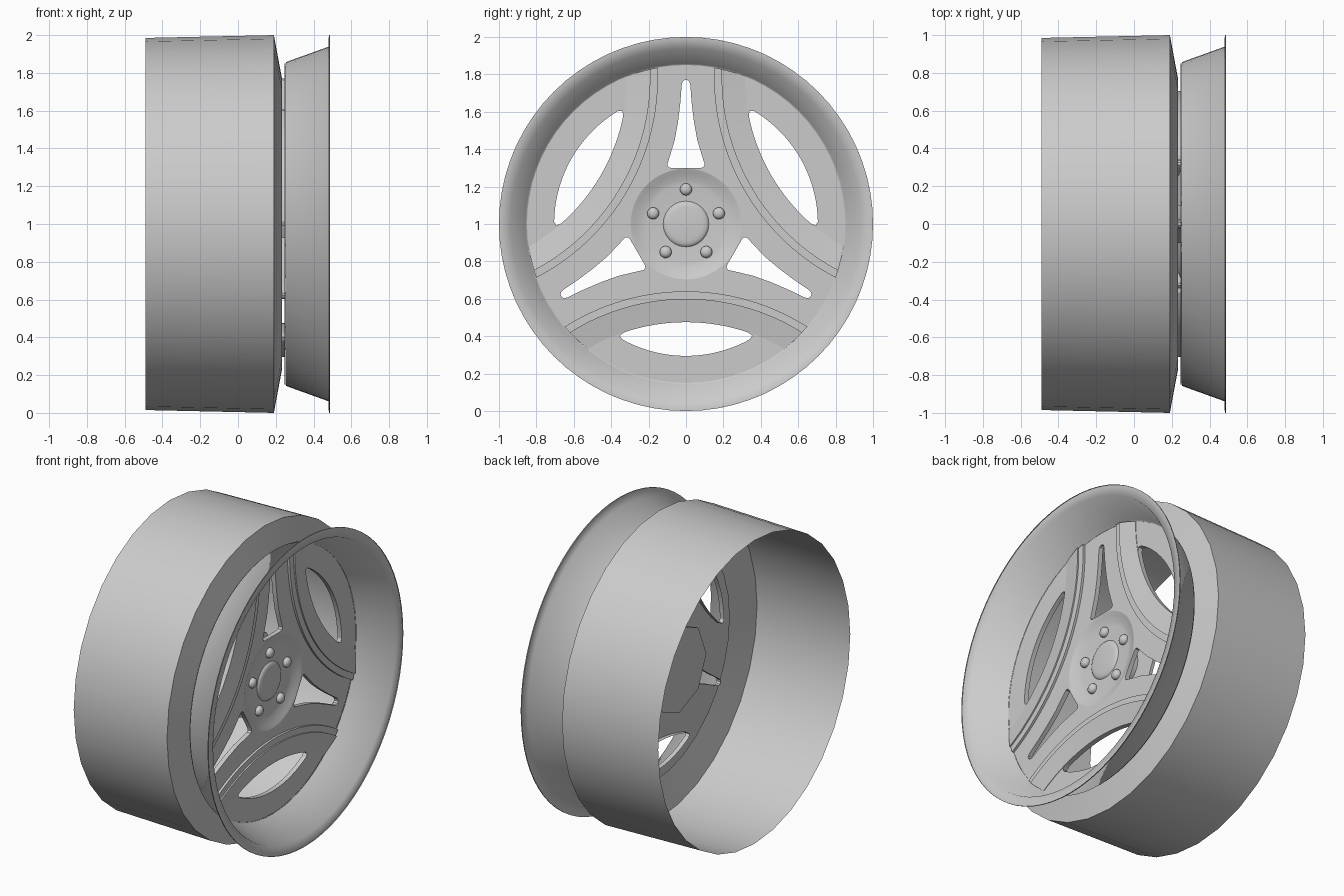
import bpy, bmesh
from math import sin, cos, pi, radians, acos

if "Cube" in bpy.data.objects:
    bpy.data.objects.remove(bpy.data.objects["Cube"])

metal = bpy.data.materials.new("grey metal")
metal.use_nodes = True
GREY = (0.6, 0.6, 0.6, 1)
metal.diffuse_color = GREY
metal.node_tree.nodes["Principled BSDF"].inputs["Base Color"].default_value = GREY


def place(x, u, v, ang):
    """Wheel point: x along the axle, u sideways and v outward at an angle."""
    return (x, v * cos(ang) - u * sin(ang), 1 + v * sin(ang) + u * cos(ang))


def select(obj):
    bpy.ops.object.select_all(action="DESELECT")
    bpy.context.view_layer.objects.active = obj
    obj.select_set(True)


def finish(name, bm, sharp=30):
    bmesh.ops.remove_doubles(bm, verts=bm.verts, dist=0.0001)
    bmesh.ops.recalc_face_normals(bm, faces=bm.faces)
    mesh = bpy.data.meshes.new(name)
    bm.to_mesh(mesh)
    bm.free()
    mesh.materials.append(metal)
    obj = bpy.data.objects.new(name, mesh)
    bpy.context.collection.objects.link(obj)
    select(obj)
    bpy.ops.object.shade_smooth_by_angle(angle=radians(sharp))


def skin(name, rows, closed=False, sharp=30):
    """Quads between neighbouring rows of points."""
    bm = bmesh.new()
    rows = [[bm.verts.new(p) for p in row] for row in rows]
    pairs = list(zip(rows, rows[1:]))
    if closed:
        pairs.append((rows[-1], rows[0]))
    for a, b in pairs:
        for i in range(len(a) - 1):
            bm.faces.new((a[i], a[i + 1], b[i + 1], b[i]))
    finish(name, bm, sharp)


def lathe(name, profile, sides, v=0, ang=0, sharp=30):
    """Revolve (x, radius) points about an axis parallel to the axle."""
    rows = []
    for k in range(sides):
        t = pi / 2 + 2 * pi * k / sides
        rows.append([place(x, r * sin(t - ang), v + r * cos(t - ang), ang)
                     for x, r in profile])
    skin(name, rows, closed=True, sharp=sharp)


def circle(radius, sides):
    return [(radius * sin(2 * pi * k / sides), radius * cos(2 * pi * k / sides))
            for k in range(sides)]


# Outer barrel with its sloping shoulder, open at the back
lathe("barrel", [(-0.49, 0.985), (0.19, 1.0), (0.232, 0.775)], 32)

# Flared front lip flowing into a thin flange
lathe("front_lip", [(0.252, 0.85), (0.256, 0.858), (0.478, 0.938), (0.481, 1.0),
                    (0.487, 1.0)], 72, sharp=80)

# Outlines of the arched windows and tapered slots
ARC_CENTRE, WINDOW_ARC, RIM, HUB = 1.565, 1.04, 0.85, 0.296
lens = []
for k in range(-12, 13):
    t = radians(29 * k / 12)
    lens.append((0.705 * sin(t), 0.705 * cos(t)))
lens.append((0.354, 0.597))
for k in range(12, -13, -1):
    t = radians(18.6 * k / 12)
    lens.append((WINDOW_ARC * sin(t), ARC_CENTRE - WINDOW_ARC * cos(t)))
lens.append((-0.354, 0.597))

half = [(0.08, 0.30), (0.094, 0.305), (0.1, 0.318), (0.084, 0.37), (0.06, 0.45),
        (0.042, 0.55), (0.03, 0.65), (0.023, 0.745), (0.017, 0.763), (0.007, 0.77)]
slot = half + [(-u, v) for u, v in reversed(half)]

WINDOWS = [radians(a) for a in (-90, 30, 150)]
openings = [(lens, a) for a in WINDOWS] + [(slot, a + pi) for a in WINDOWS]

# Spoke plate: a filled outline with the openings and the hub left out
curve = bpy.data.curves.new("spoke_plate", "CURVE")
curve.dimensions = "2D"
curve.fill_mode = "BOTH"
curve.extrude = 0.0015
for outline, ang in [(circle(RIM, 72), 0), (circle(HUB, 72), 0)] + openings:
    spline = curve.splines.new("POLY")
    spline.points.add(len(outline) - 1)
    spline.use_cyclic_u = True
    for point, (u, v) in zip(spline.points, outline):
        x, y, z = place(0, u, v, ang)
        point.co = (y, z - 1, 0, 1)
curve.materials.append(metal)
plate = bpy.data.objects.new("spoke_plate", curve)
plate.location = (0.2485, 0, 1)
plate.rotation_euler = (pi / 2, 0, pi / 2)
bpy.context.collection.objects.link(plate)
select(plate)
bpy.ops.object.convert(target="MESH")

# Walls turned back around every opening
for outline, ang in openings:
    ring = outline + outline[:1]
    skin("opening_wall", [[place(x, u, v, ang) for u, v in ring] for x in (0.22, 0.25)])

# Dished hub
lathe("hub_dish", [(0.25, HUB), (0.247, 0.288), (0.24, 0.272), (0.226, 0.235),
                   (0.222, 0.21), (0.222, 0)], 72)

# Curved spoke bands that sweep around each window and end at the rim
BAND = [(WINDOW_ARC, 0.249), (WINDOW_ARC, 0.253), (1.1, 0.263), (1.165, 0.274),
        (1.165, 0.265), (1.205, 0.265), (1.205, 0.249)]
for ang in WINDOWS:
    rows = []
    for radius, x in BAND:
        limit = acos((ARC_CENTRE ** 2 + radius ** 2 - RIM ** 2) / (2 * ARC_CENTRE * radius))
        turns = [limit * k / 20 for k in range(-20, 21)]
        rows.append([place(x, radius * sin(t), ARC_CENTRE - radius * cos(t), ang)
                     for t in turns])
    skin("spoke_band", rows)

# Centre cap and five domed wheel nuts
lathe("centre_cap", [(0.222, 0.122), (0.228, 0.117), (0.233, 0.108), (0.236, 0.09),
                     (0.237, 0)], 40, sharp=50)
for k in range(5):
    dome = [(0.22, 0.032), (0.232, 0.032)]
    dome += [(0.232 + 0.02 * sin(radians(a)), 0.032 * cos(radians(a))) for a in (30, 60, 90)]
    lathe("wheel_nut", dome, 20, v=0.185, ang=pi / 2 + 2 * pi * k / 5, sharp=50)

# Eight-sided mounting disc on a short stub behind the hub
lathe("hub_disc", [(0.05, 0), (0.05, 0.28), (0.07, 0.28), (0.07, 0)], 8)
lathe("hub_stub", [(0.06, 0.12), (0.222, 0.12)], 16)
